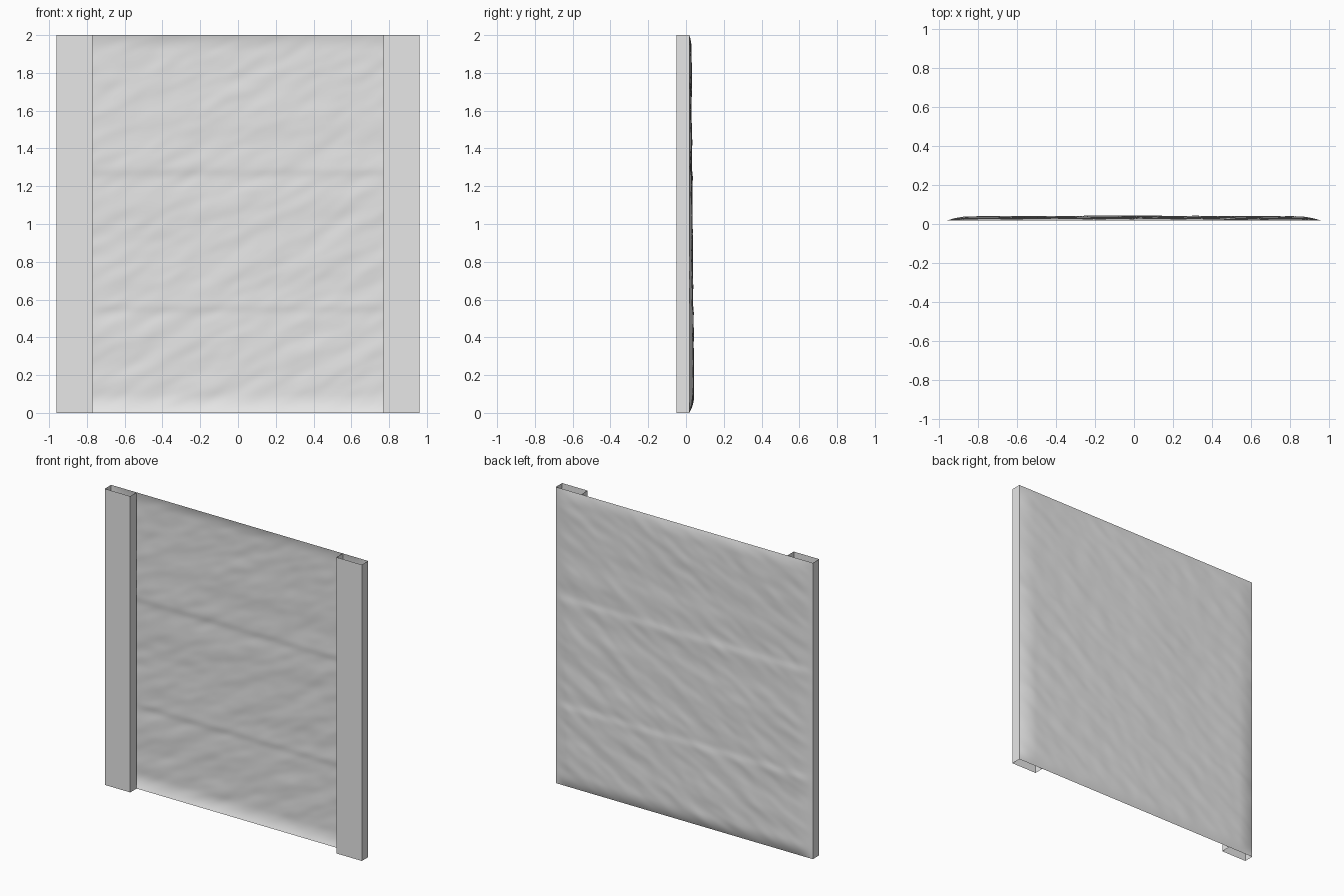
import bpy, bmesh
from mathutils import Vector, noise

if "Cube" in bpy.data.objects:
    bpy.data.objects.remove(bpy.data.objects["Cube"], do_unlink=True)

HALF, TOP = 0.96, 2.0          # half width and height of the panel
POST_IN = 0.77                 # inner face of each post
FRONT, BACK = -0.05, 0.018     # post depth

grey = bpy.data.materials.new("light grey")
grey.use_nodes = True
grey.diffuse_color = (0.8, 0.8, 0.8, 1)
grey.node_tree.nodes["Principled BSDF"].inputs["Base Color"].default_value = (0.8, 0.8, 0.8, 1)


def finish(name, bm):
    mesh = bpy.data.meshes.new(name)
    bm.to_mesh(mesh)
    bm.free()
    obj = bpy.data.objects.new(name, mesh)
    mesh.materials.append(grey)
    bpy.context.collection.objects.link(obj)
    return obj


def ramp(distance, width):
    """Rounded rise from 0 at the rim to 1 inside."""
    t = min(max(distance / width, 0), 1)
    return 1 - (1 - t) ** 2


def ledge(z, centre):
    """Small horizontal crease across the sheet."""
    d = (z - centre) / 0.05
    return d / (1 + d * d) ** 2


def bulge(x, z):
    """Depth of the rough sheet behind the posts."""
    body = 0.021 - 0.013 * min(z / 1.5, 1)
    body += 0.004 * (1 - abs(x) / HALF)
    streaks = noise.noise(Vector((3 * x, 11 * (z - 0.5 * x), 2)))
    fine = noise.noise(Vector((9 * x, 18 * (z - 0.4 * x), 7)))
    waves = noise.noise(Vector((x, 6 * z, 5)))
    rough = 0.0035 * streaks + 0.0015 * fine + 0.003 * waves
    creases = -0.006 * (ledge(z, 1.27) + ledge(z, 0.55))
    rim = ramp(HALF - abs(x), 0.12) * ramp(z, 0.1) * ramp(TOP - z, 0.08)
    return BACK + rim * max(body + rough + creases, 0.001)


# Rough, cushioned sheet
bm = bmesh.new()
bmesh.ops.create_grid(bm, x_segments=120, y_segments=130, size=1)
for v in bm.verts:
    x, z = v.co.x * HALF, (v.co.y + 1) * TOP / 2
    v.co = (x, bulge(x, z), z)
for f in bm.faces:
    f.smooth = True
bmesh.ops.reverse_faces(bm, faces=bm.faces)
finish("rough_sheet", bm)

# Open-ended channel posts on both sides
for side, name in ((1, "left_post"), (-1, "right_post")):
    bm = bmesh.new()
    profile = [(POST_IN, BACK), (POST_IN, FRONT), (HALF, FRONT), (HALF, BACK)]
    rows = [[bm.verts.new((side * x, y, z)) for x, y in profile] for z in (0, TOP)]
    for i in range(3):
        quad = [rows[0][i], rows[0][i + 1], rows[1][i + 1], rows[1][i]]
        bm.faces.new(quad if side > 0 else quad[::-1])
    finish(name, bm)
